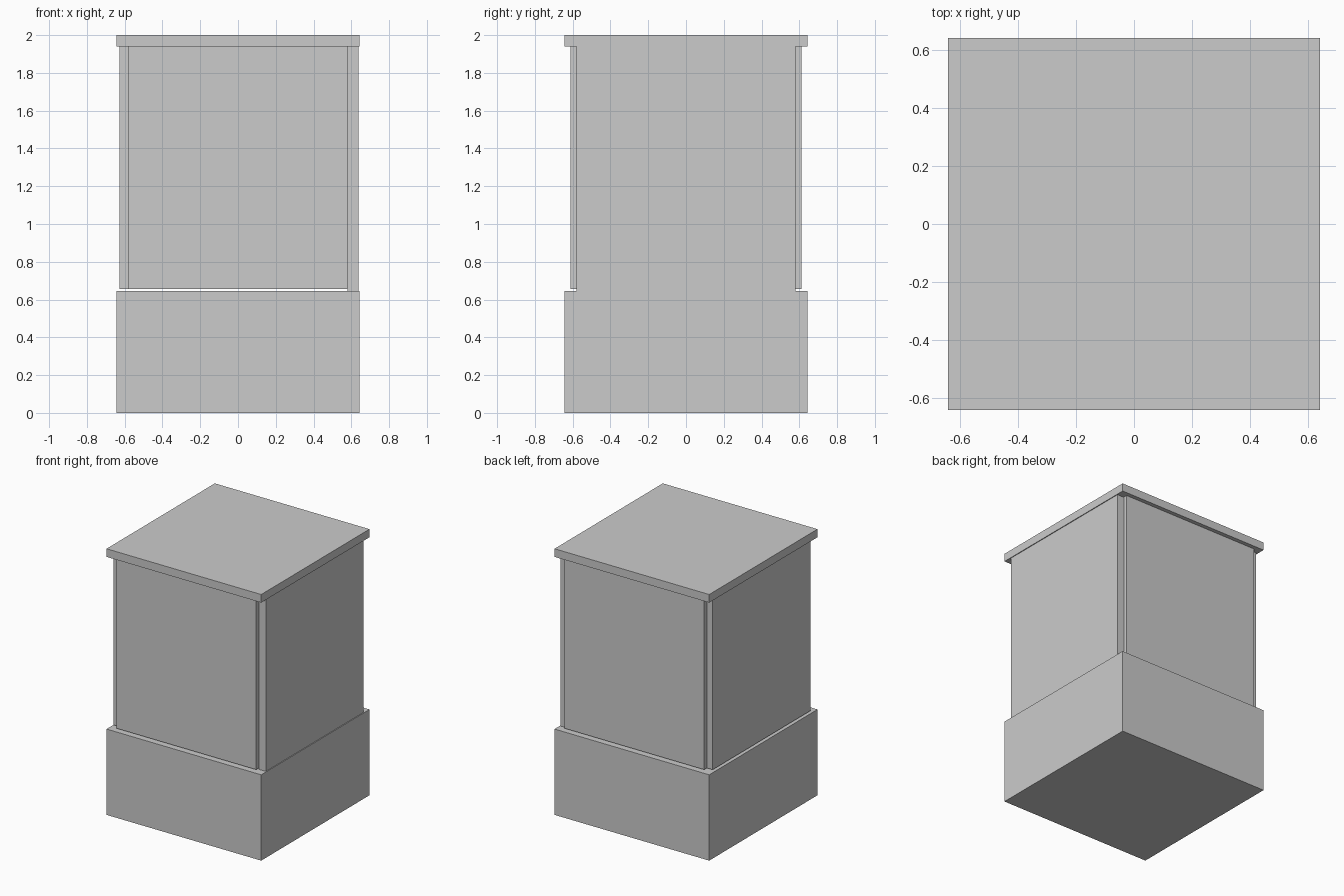
import bpy

if "Cube" in bpy.data.objects:
    bpy.data.objects.remove(bpy.data.objects["Cube"])


def box(name, x0, x1, y0, y1, z0, z1):
    """Axis-aligned box given by its limits."""
    bpy.ops.mesh.primitive_cube_add(
        size=1, location=((x0 + x1) / 2, (y0 + y1) / 2, (z0 + z1) / 2))
    ob = bpy.context.object
    ob.name = name
    ob.scale = (x1 - x0, y1 - y0, z1 - z0)
    bpy.ops.object.transform_apply(location=False, rotation=False, scale=True)
    return ob


W = 0.643        # half width of base and lid
P = 0.58         # half width of the panels
BASE_TOP = 0.645
PANEL_BOTTOM = 0.655
LID_BOTTOM = 1.939

# Plinth and overhanging lid
box("base", -W, W, -W, W, 0, BASE_TOP)
box("lid", -W, W, -W, W, LID_BOTTOM, 2)

# Thin front and back panels, with a small gap above the base
box("front_panel", -P, P, -0.612, -P, PANEL_BOTTOM, LID_BOTTOM)
box("back_panel", -P, P, P, 0.612, PANEL_BOTTOM, LID_BOTTOM)

# Side panels: the right one is thicker and stands on the base
box("left_panel", -0.628, -P, -P, P, PANEL_BOTTOM, LID_BOTTOM)
box("right_panel", P, 0.637, -P, P, BASE_TOP, LID_BOTTOM)
